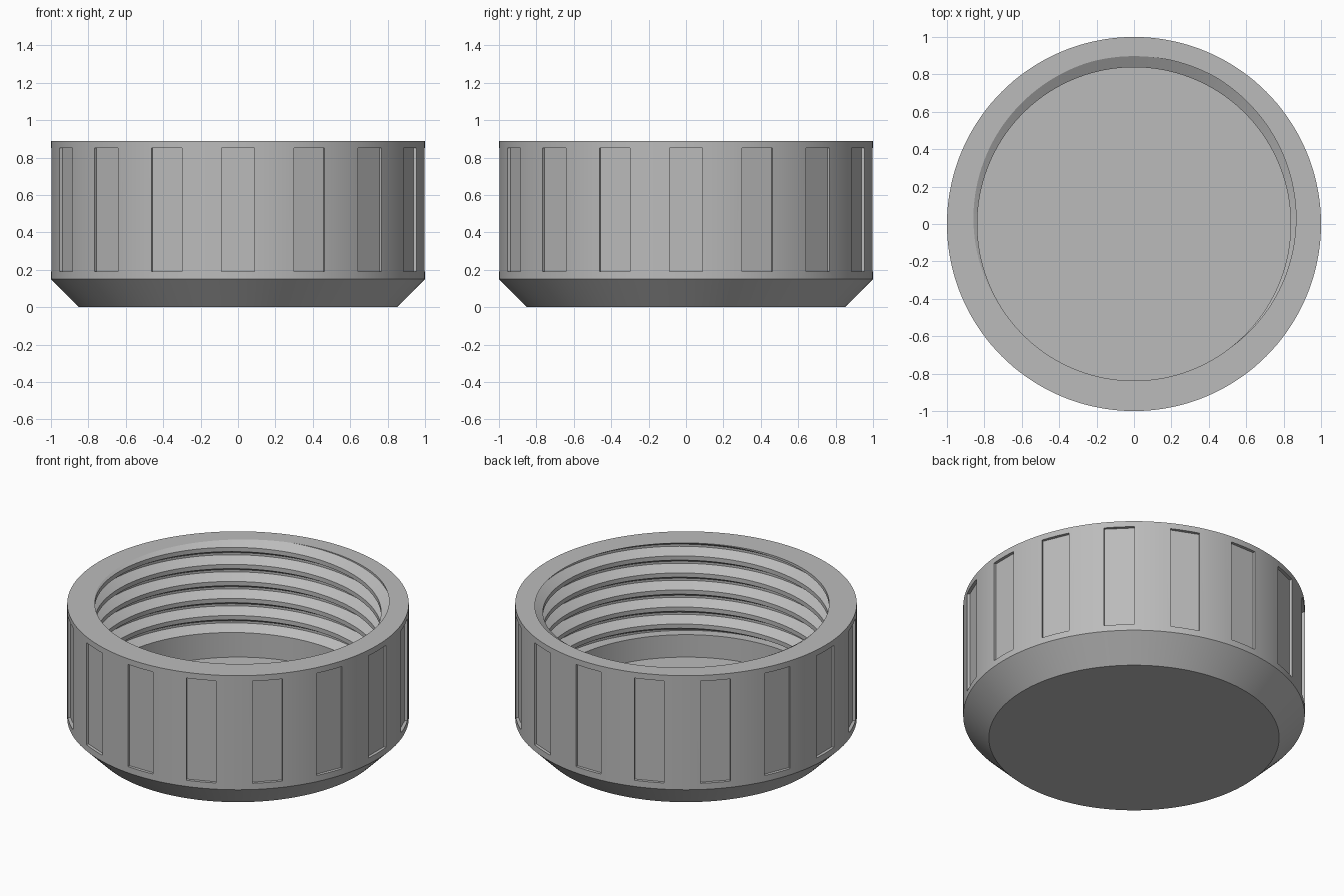
import bpy, bmesh
from math import pi, tau, radians, sin, cos
from mathutils import Matrix

cube = bpy.data.objects.get("Cube")
if cube:
    bpy.data.objects.remove(cube, do_unlink=True)

grey = bpy.data.materials.new("grey_plastic")
grey.use_nodes = True
colour = (0.5, 0.5, 0.5, 1)
grey.diffuse_color = colour
grey.node_tree.nodes["Principled BSDF"].inputs["Base Color"].default_value = colour

SIDES = 144
TOP, CHAMFER, FLOOR = 0.887, 0.15, 0.15
BASE_R, BORE_R = 0.85, 0.838
PITCH, DEPTH, THREAD_Z = 0.11, 0.0595, 0.295
TURNS = 8


def make_object(name, bm):
    mesh = bpy.data.meshes.new(name)
    bm.to_mesh(mesh)
    bm.free()
    obj = bpy.data.objects.new(name, mesh)
    bpy.context.collection.objects.link(obj)
    mesh.materials.append(grey)
    return obj


def thread_point(z, root_z):
    # Trapezoidal groove, clipped to the threaded part of the bore
    z = min(max(z, THREAD_Z), TOP)
    t = (z - root_z) / PITCH
    away = abs(t - round(t))
    cut = min(max((0.375 - away) / 0.3125, 0), 1)
    return BORE_R + DEPTH * cut, z


def section(angle):
    # Outer wall, threaded bore and floor edge at one angle
    root_z = TOP + PITCH * (angle - radians(83)) / tau
    points = [(BASE_R, 0), (1, CHAMFER), (1, TOP)]
    for turn in range(2, -TURNS, -1):
        for knot in (0.375, 0.0625, -0.0625, -0.375):
            points.append(thread_point(root_z + PITCH * (turn + knot), root_z))
    return points + [(BORE_R, THREAD_Z), (BORE_R, FLOOR)]


# Cap body: sections swept round the axis, so the thread climbs one pitch per turn
bm = bmesh.new()
columns = []
for i in range(SIDES + 1):
    a = tau * i / SIDES
    columns.append([bm.verts.new((r * cos(a), r * sin(a), z)) for r, z in section(a)])
for left, right in zip(columns, columns[1:]):
    for j in range(len(left) - 1):
        bm.faces.new((left[j], right[j], right[j + 1], left[j + 1]))
bmesh.ops.remove_doubles(bm, verts=bm.verts, dist=1e-4)
bmesh.ops.holes_fill(bm, edges=[e for e in bm.edges if e.is_boundary], sides=0)
bmesh.ops.recalc_face_normals(bm, faces=bm.faces)
cap = make_object("threaded_cap", bm)

# Grip recesses: sixteen flat panels cut into the outer wall
bm = bmesh.new()
for i in range(16):
    place = (Matrix.Rotation(tau * i / 16, 4, "Z")
             @ Matrix.Translation((1.03, 0, 0.52))
             @ Matrix.Diagonal((0.1, 0.178, 0.66, 1)))
    bmesh.ops.create_cube(bm, size=1, matrix=place)
cutter = make_object("grip_recess_cutter", bm)
cutter.hide_render = True
cutter.hide_set(True)

cut = cap.modifiers.new("grip_recesses", "BOOLEAN")
cut.operation = "DIFFERENCE"
cut.solver = "EXACT"
cut.object = cutter

# Apply the cut, then smooth the round walls and keep the edges sharp
bpy.ops.object.select_all(action="DESELECT")
cap.select_set(True)
bpy.context.view_layer.objects.active = cap
bpy.ops.object.modifier_apply(modifier=cut.name)
bpy.data.objects.remove(cutter, do_unlink=True)
bpy.ops.object.shade_smooth_by_angle(angle=radians(25))
